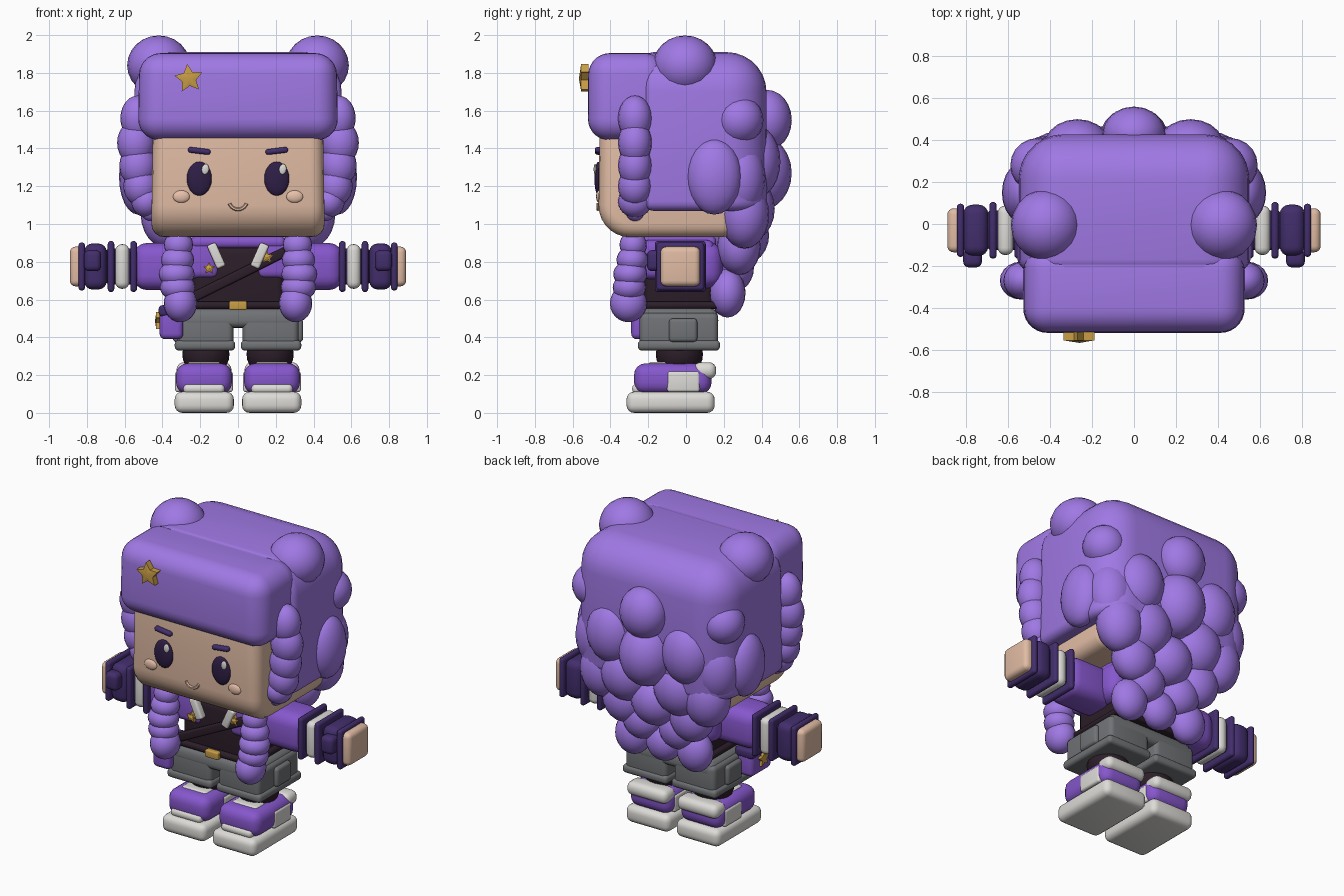
import bpy, bmesh, math
from mathutils import Matrix, Vector, Euler

if "Cube" in bpy.data.objects:
    bpy.data.objects.remove(bpy.data.objects["Cube"])


def material(name, rgb):
    m = bpy.data.materials.new(name)
    m.diffuse_color = (*rgb, 1)
    m.use_nodes = True
    m.node_tree.nodes["Principled BSDF"].inputs["Base Color"].default_value = m.diffuse_color
    return m


HAIR = material("lilac hair", (0.35, 0.19, 0.78))
JACKET = material("violet cloth", (0.24, 0.095, 0.61))
PLUM = material("dark plum", (0.055, 0.027, 0.15))
EYE = material("eye purple", (0.028, 0.013, 0.06))
BLACK = material("near black", (0.025, 0.013, 0.022))
GREY = material("grey cloth", (0.165, 0.17, 0.18))
WHITE = material("off white", (0.72, 0.71, 0.68))
GOLD = material("gold", (0.58, 0.34, 0.06))
SKIN = material("skin", (0.75, 0.50, 0.37))
BLUSH = material("light blush", (0.80, 0.53, 0.40))


def finish(name, bm, mat):
    me = bpy.data.meshes.new(name)
    bmesh.ops.recalc_face_normals(bm, faces=bm.faces)
    bm.to_mesh(me)
    bm.free()
    me.materials.append(mat)
    ob = bpy.data.objects.new(name, me)
    bpy.context.collection.objects.link(ob)
    return ob


def box(name, x, y, z, bevel, mat, rot=(0, 0, 0), taper=1.0, seg=4, pick=None, big=0.2):
    """Rounded box from (min, max) ranges; taper narrows the top.
    Edges chosen by pick get the big radius before the rest are rounded."""
    bm = bmesh.new()
    size = [r[1] - r[0] for r in (x, y, z)]
    mid = Vector([(r[0] + r[1]) / 2 for r in (x, y, z)])
    bmesh.ops.create_cube(bm, size=1)
    chosen = [e for e in bm.edges if pick and pick((e.verts[0].co + e.verts[1].co) / 2)]
    for v in bm.verts:
        k = taper if v.co.z > 0 else 1
        v.co = Vector((v.co.x * size[0] * k, v.co.y * size[1] * k, v.co.z * size[2]))
    if chosen:
        bmesh.ops.bevel(bm, geom=chosen, offset=big, segments=7, profile=0.5, affect='EDGES')
        bm.normal_update()
    bevel = min(bevel, min(size) * 0.49)
    sharp = [e for e in bm.edges if e.calc_face_angle(0) > 0.7]
    bmesh.ops.bevel(bm, geom=sharp, offset=bevel, segments=seg, profile=0.5, affect='EDGES')
    bm.transform(Matrix.Translation(mid) @ Euler(rot).to_matrix().to_4x4())
    return finish(name, bm, mat)


def ball(name, c, r, mat, rot=(0, 0, 0)):
    bm = bmesh.new()
    bmesh.ops.create_uvsphere(bm, u_segments=20, v_segments=12, radius=1)
    bm.transform(Matrix.LocRotScale(Vector(c), Euler(rot), Vector(r)))
    return finish(name, bm, mat)


def star(name, c, r, depth, mat, turn=0.0, tilt=0.0):
    """Five pointed star facing -y, spun by turn about z."""
    bm = bmesh.new()
    rim = []
    for i in range(10):
        a = math.pi / 2 + i * math.pi / 5 + tilt
        q = r if i % 2 == 0 else r * 0.5
        rim.append((q * math.cos(a), q * math.sin(a)))
    front = [bm.verts.new((p[0], -depth * 0.5, p[1])) for p in rim]
    back = [bm.verts.new((p[0], depth * 0.5, p[1])) for p in rim]
    peak = bm.verts.new((0, -depth * 0.8, 0))
    bm.faces.new(back)
    for i in range(10):
        j = (i + 1) % 10
        bm.faces.new((front[i], front[j], peak))
        bm.faces.new((front[i], back[i], back[j], front[j]))
    bm.transform(Matrix.Translation(c) @ Matrix.Rotation(turn, 4, 'Z'))
    return finish(name, bm, mat)


def span(s, a, b):
    return (min(s * a, s * b), max(s * a, s * b))


# Head with a deep rounded chin
box("head", (-0.46, 0.46), (-0.465, 0.26), (0.93, 1.75), 0.07, SKIN, taper=0.97,
    pick=lambda m: m.y < -0.1 and m.z < -0.1, big=0.17)

# Hair cap (crown and back edges broadly rounded) and fringe
box("hair_cap", (-0.555, 0.555), (-0.225, 0.43), (1.07, 1.91), 0.05, HAIR, taper=0.985,
    pick=lambda m: (m.z > 0.1 and m.y > -0.1) or (abs(m.z) < 0.1 and m.y > 0.1), big=0.21)
box("fringe", (-0.53, 0.53), (-0.52, -0.10), (1.443, 1.905), 0.115, HAIR, taper=0.985, seg=7)
box("crown_bridge", (-0.45, 0.45), (-0.44, 0.2), (1.60, 1.904), 0.12, HAIR, seg=6)
star("hair_star", (-0.26, -0.535, 1.77), 0.078, 0.04, GOLD, tilt=0.12)

# Face
for s in (-1, 1):
    ball("eye", (s * 0.205, -0.463, 1.24), (0.066, 0.022, 0.09), EYE)
    ball("eye_glint", (s * 0.205 + 0.032, -0.481, 1.29), (0.019, 0.008, 0.028), WHITE, (0, 0.15, 0))
    box("brow", span(s, 0.145, 0.265), (-0.483, -0.44), (1.372, 1.402), 0.014, PLUM, (0, -s * 0.12, 0))
    ball("cheek", (s * 0.30, -0.46, 1.145), (0.045, 0.016, 0.033), BLUSH)
bm = bmesh.new()
smile = [Vector((0.048 * math.sin(a), -0.466, 1.125 - 0.048 * math.cos(a)))
         for a in [math.radians(-70 + 14 * i) for i in range(11)]]
rings = []
for i, p in enumerate(smile):
    d = (smile[min(i + 1, 10)] - smile[max(i - 1, 0)]).normalized()
    side = d.cross(Vector((0, 1, 0)))
    rings.append([bm.verts.new(p + 0.009 * (math.cos(k * math.pi / 3) * side
                  + math.sin(k * math.pi / 3) * Vector((0, 1, 0)))) for k in range(6)])
for a, b in zip(rings, rings[1:]):
    for k in range(6):
        bm.faces.new((a[k], a[(k + 1) % 6], b[(k + 1) % 6], b[k]))
bm.faces.new(rings[0])
bm.faces.new(rings[-1])
finish("smile", bm, BLUSH)

# Hair: buns, beaded side locks, chest locks, and mirrored back curls
for s in (-1, 1):
    ball("hair_bun", (s * 0.42, -0.005, 1.84), (0.167, 0.17, 0.158), HAIR)
    for x, z, rx, rz in ((0.53, 1.56, 0.093, 0.12), (0.54, 1.43, 0.10, 0.12), (0.53, 1.31, 0.098, 0.115),
                         (0.515, 1.20, 0.092, 0.105), (0.485, 1.12, 0.08, 0.085), (0.46, 1.07, 0.055, 0.055)):
        ball("side_lock", (s * x, -0.27, z), (rx, 0.09 if rx > 0.06 else 0.05, rz), HAIR)
    for x, y, z, r in ((0.315, -0.28, 0.89, 0.072), (0.32, -0.285, 0.81, 0.083),
                       (0.325, -0.295, 0.735, 0.09), (0.32, -0.30, 0.665, 0.088)):
        ball("chest_lock", (s * x, y, z), (r + 0.005, r, 0.073), HAIR)
    ball("chest_lock_tip", (s * 0.305, -0.305, 0.58), (0.088, 0.098, 0.10), HAIR)

curls = [  # x, y, z, radii
    (0.00, 0.43, 1.55, 0.15, 0.13, 0.16), (0.46, 0.28, 1.55, 0.13, 0.13, 0.13),
    (0.27, 0.37, 1.33, 0.16, 0.13, 0.19), (0.53, 0.15, 1.25, 0.10, 0.145, 0.20),
    (0.42, 0.29, 1.24, 0.14, 0.13, 0.20), (0.00, 0.39, 1.27, 0.17, 0.17, 0.20),
    (0.19, 0.32, 1.08, 0.17, 0.15, 0.18), (0.37, 0.31, 1.05, 0.145, 0.13, 0.18),
    (0.00, 0.29, 0.94, 0.16, 0.15, 0.16), (0.24, 0.28, 0.88, 0.14, 0.115, 0.15),
    (0.13, 0.25, 0.77, 0.13, 0.11, 0.13), (0.00, 0.22, 0.64, 0.115, 0.095, 0.12),
    (0.22, 0.22, 0.635, 0.115, 0.095, 0.13),
]
for c in curls:
    for s in ((1,) if c[0] == 0 else (-1, 1)):
        ball("back_curl", (s * c[0], c[1], c[2]), c[3:], HAIR)

# Torso: shirt, jacket halves and yoke
box("shirt", (-0.25, 0.25), (-0.225, 0.15), (0.53, 0.89), 0.05, BLACK)
box("jacket_yoke", (-0.25, 0.25), (-0.245, 0.16), (0.872, 0.935), 0.028, JACKET)
box("jacket_back", (-0.32, 0.32), (-0.02, 0.195), (0.66, 0.905), 0.08, JACKET)
for s in (-1, 1):
    box("jacket_front", span(s, 0.10, 0.30), (-0.24, 0.15), (0.71, 0.915), 0.04, JACKET)
    box("collar_bar", span(s, 0.09, 0.14), (-0.275, -0.225), (0.765, 0.90), 0.012, WHITE, (0, s * 0.42, 0))
    star("badge", (s * 0.153, -0.25, 0.765 + 0.03 * (s + 1)), 0.034, 0.025, GOLD)
box("chest_strap", (-0.285, 0.285), (-0.262, -0.222), (0.703, 0.755), 0.012, BLACK, (0, -0.46, 0))
box("belt", (-0.28, 0.28), (-0.25, 0.195), (0.55, 0.59), 0.018, BLACK)
box("buckle", (-0.047, 0.047), (-0.275, -0.24), (0.545, 0.592), 0.008, GOLD)

# Hip pouch
box("pouch", (-0.415, -0.29), (-0.29, -0.08), (0.39, 0.56), 0.03, JACKET)
box("pouch_flap", (-0.42, -0.29), (-0.295, -0.075), (0.51, 0.57), 0.02, PLUM)
star("pouch_star", (-0.422, -0.185, 0.485), 0.05, 0.022, GOLD, turn=-math.pi / 2)

# Shorts, legs and shoes
box("shorts_hip", (-0.315, 0.315), (-0.25, 0.175), (0.45, 0.555), 0.04, GREY, taper=0.95)
for s in (-1, 1):
    box("shorts_leg", span(s, 0.025, 0.32), (-0.245, 0.17), (0.34, 0.53), 0.03, GREY)
    box("shorts_cuff", span(s, 0.015, 0.335), (-0.255, 0.18), (0.33, 0.385), 0.022, GREY)
    box("shorts_pocket", span(s, 0.29, 0.345), (-0.09, 0.06), (0.375, 0.50), 0.02, GREY)
    ball("sock", (s * 0.17, -0.035, 0.31), (0.125, 0.125, 0.12), BLACK)
    box("sole", span(s, 0.022, 0.335), (-0.315, 0.152), (0.0, 0.112), 0.04, WHITE)
    box("shoe_upper", span(s, 0.032, 0.328), (-0.275, 0.135), (0.10, 0.262), 0.06, JACKET)
    box("toe_cap", span(s, 0.07, 0.29), (-0.285, -0.18), (0.10, 0.155), 0.025, WHITE)
    box("shoe_tongue", span(s, 0.09, 0.27), (-0.20, -0.10), (0.225, 0.27), 0.018, WHITE)
    box("shoe_side_patch", span(s, 0.027, 0.333), (-0.10, 0.073), (0.11, 0.22), 0.015, WHITE)
    box("heel_collar", span(s, 0.035, 0.325), (0.04, 0.16), (0.18, 0.268), 0.038, WHITE)

# Arms: sleeve, stacked cuffs, glove and hand
arm = [  # name, x range, half size, bevel, colour
    ("sleeve", 0.20, 0.555, 0.125, 0.075, JACKET), ("sleeve_ring", 0.535, 0.57, 0.135, 0.017, PLUM),
    ("forearm", 0.55, 0.70, 0.095, 0.02, PLUM), ("white_cuff", 0.575, 0.65, 0.118, 0.035, WHITE),
    ("wrist_ring", 0.655, 0.69, 0.135, 0.017, PLUM), ("glove", 0.695, 0.815, 0.122, 0.045, PLUM),
    ("glove_ring", 0.81, 0.845, 0.127, 0.017, PLUM), ("hand", 0.80, 0.89, 0.105, 0.03, SKIN),
]
for s in (-1, 1):
    for name, a, b, h, bev, mat in arm:
        box(name, span(s, a, b), (-0.03 - h, -0.03 + h), (0.775 - h, 0.775 + h), bev, mat)
    box("glove_pad", span(s, 0.725, 0.815), (-0.207, -0.12), (0.75, 0.862), 0.028, PLUM)

# Smooth shading with crisp edges kept
for ob in bpy.context.scene.objects:
    ob.select_set(True)
    bpy.context.view_layer.objects.active = ob
bpy.ops.object.shade_smooth_by_angle(angle=math.radians(38))
